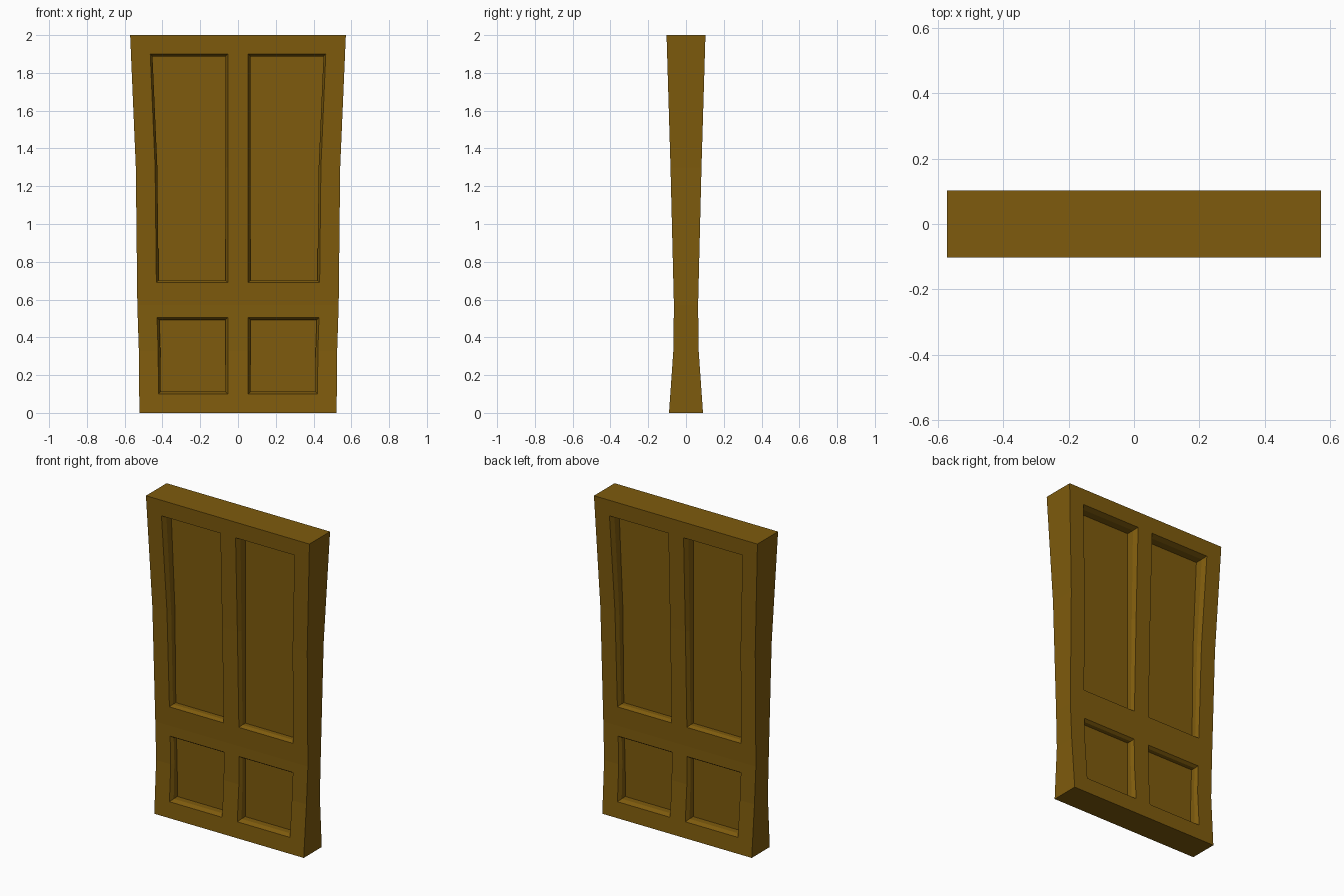
import bpy, bmesh

if "Cube" in bpy.data.objects:
    bpy.data.objects.remove(bpy.data.objects["Cube"])

# flared profile of the door: height, half width, half thickness
PROFILE = [(0, .522, .09), (.33, .525, .067), (.57, .533, .064), (1.3, .541, .082), (2, .571, .103)]
LEVELS = [0, .10, .33, .505, .57, .69, 1.3, 1.9, 2]
PANELS = [(.10, .505), (.69, 1.9)]
STILE, MULLION, FLOOR, INSET = .102, .053, .02, .012


def size(z):
    for (z0, w0, d0), (z1, w1, d1) in zip(PROFILE, PROFILE[1:]):
        if z <= z1:
            t = (z - z0) / (z1 - z0)
            return w0 + t * (w1 - w0), d0 + t * (d1 - d0)


bm = bmesh.new()


def face(pts):
    bm.faces.new([bm.verts.new(p) for p in pts])


def row(z):
    w, d = size(z)
    return [(x, -d, z) for x in (0, MULLION, w - STILE, w)]


# frame faces and outer side, one quarter of the door
for z0, z1 in zip(LEVELS, LEVELS[1:]):
    a, b = row(z0), row(z1)
    in_panel = any(lo <= z0 and z1 <= hi for lo, hi in PANELS)
    for i in range(3):
        if i == 1 and in_panel:
            continue
        face([a[i], a[i + 1], b[i + 1], b[i]])
    face([a[3], (a[3][0], 0, z0), (b[3][0], 0, z1), b[3]])

# top and bottom ends
for z in (0, 2):
    w, d = size(z)
    xs = [p[0] for p in row(z)]
    for x0, x1 in zip(xs, xs[1:]):
        face([(x0, -d, z), (x1, -d, z), (x1, 0, z), (x0, 0, z)])


def ring(lo, hi, inset, depth):
    left, right = [], []
    for z in [l for l in LEVELS if lo <= l <= hi]:
        w, d = size(z)
        y = -(d + (FLOOR - d) * depth)
        zz = z + inset if z == lo else z - inset if z == hi else z
        left.append((MULLION + inset, y, zz))
        right.append((w - STILE - inset, y, zz))
    return right + left[::-1]


# recessed panels: chamfer, straight wall, flat floor
for lo, hi in PANELS:
    rings = [ring(lo, hi, 0, 0), ring(lo, hi, INSET, .4), ring(lo, hi, INSET, 1)]
    for a, b in zip(rings, rings[1:]):
        for i in range(len(a)):
            j = (i + 1) % len(a)
            face([a[i], a[j], b[j], b[i]])
    face(rings[-1])

bmesh.ops.remove_doubles(bm, verts=bm.verts, dist=1e-5)
bmesh.ops.recalc_face_normals(bm, faces=bm.faces)
# make sure the open quarter faces outward
bm.normal_update()
if max(bm.faces, key=lambda f: f.calc_center_median().z).normal.z < 0:
    bmesh.ops.reverse_faces(bm, faces=bm.faces)

mesh = bpy.data.meshes.new("door")
bm.to_mesh(mesh)
bm.free()
door = bpy.data.objects.new("door", mesh)
bpy.context.collection.objects.link(door)

# mirror the quarter to all four corners
mirror = door.modifiers.new("mirror", 'MIRROR')
mirror.use_axis = (True, True, False)
mirror.use_clip = True

wood = bpy.data.materials.new("wood")
wood.diffuse_color = (.21, .105, .004, 1)
wood.use_nodes = True
wood.node_tree.nodes["Principled BSDF"].inputs["Base Color"].default_value = wood.diffuse_color
mesh.materials.append(wood)
